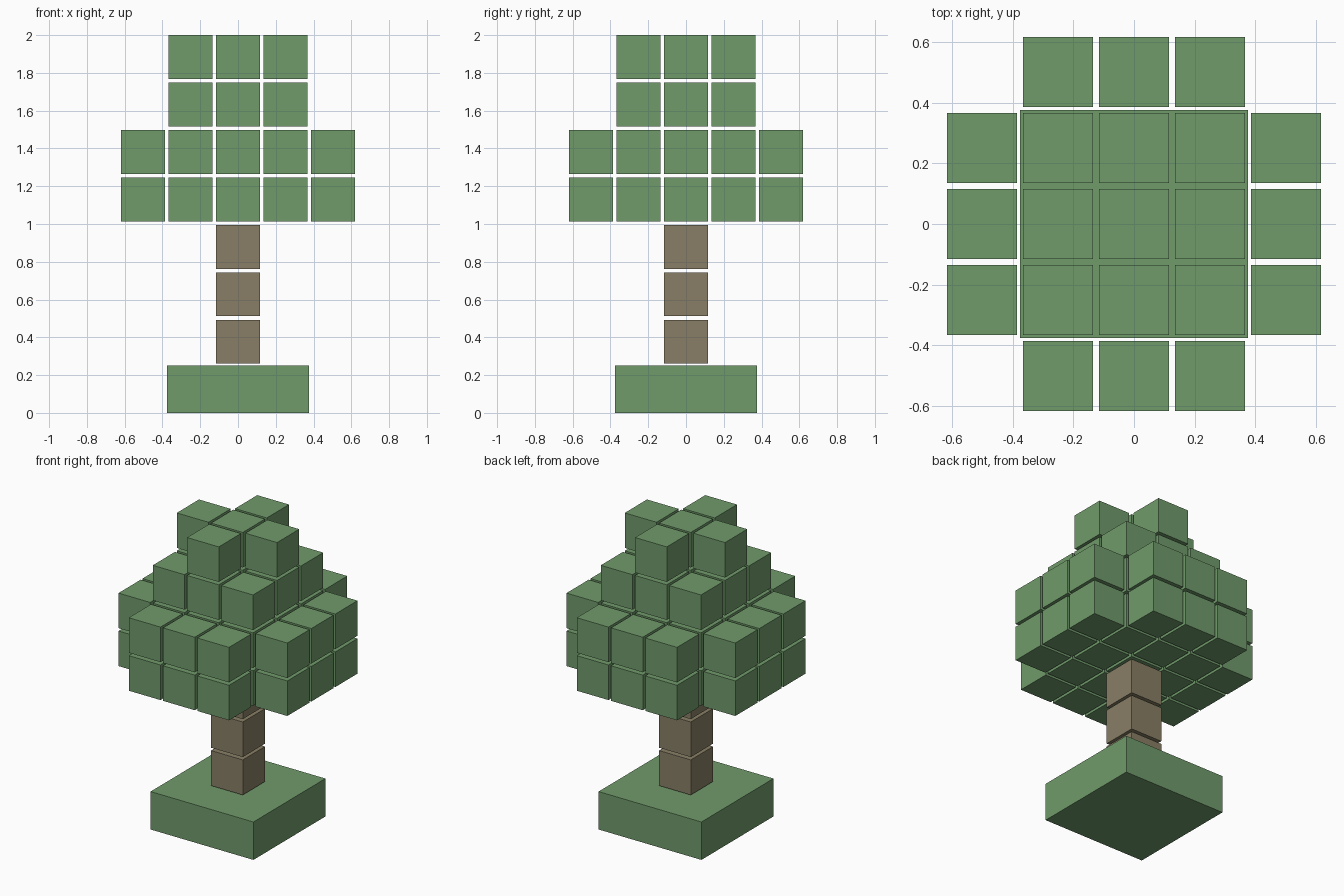
import bpy
import bmesh
from mathutils import Matrix, Vector

default = bpy.data.objects.get("Cube")
if default:
    bpy.data.objects.remove(default, do_unlink=True)

PITCH = 0.2512          # grid spacing of the blocks
BLOCK = PITCH * 0.925   # block edge, leaving a thin gap


def make_material(name, color):
    mat = bpy.data.materials.new(name)
    mat.use_nodes = True
    mat.diffuse_color = color
    mat.node_tree.nodes["Principled BSDF"].inputs["Base Color"].default_value = color
    return mat


def make_blocks(name, centers, size, mat):
    """One object made of equal boxes at the given centres."""
    bm = bmesh.new()
    for c in centers:
        bmesh.ops.create_cube(
            bm, size=1,
            matrix=Matrix.Translation(c) @ Matrix.Diagonal((*size, 1)))
    mesh = bpy.data.meshes.new(name)
    bm.to_mesh(mesh)
    bm.free()
    mesh.materials.append(mat)
    obj = bpy.data.objects.new(name, mesh)
    bpy.context.collection.objects.link(obj)
    return obj


def cell(i, j, level):
    return Vector((i, j, level + 0.5)) * PITCH


def layer(level, reach, trim_corners):
    """Square layer of cells, optionally without its four corners."""
    span = range(-reach, reach + 1)
    return [cell(i, j, level) for i in span for j in span
            if not (trim_corners and abs(i) == reach and abs(j) == reach)]


green = make_material("leaf green", (0.162, 0.328, 0.147, 1))
brown = make_material("bark brown", (0.25, 0.212, 0.133, 1))
cube = (BLOCK, BLOCK, BLOCK)

# Ground slab
make_blocks("grass_base", [cell(0, 0, 0)], (3 * PITCH, 3 * PITCH, PITCH), green)

# Trunk of stacked blocks
make_blocks("trunk", [cell(0, 0, k) for k in (1, 2, 3)], cube, brown)

# Crown: two wide layers, a smaller square, and a cross on top
make_blocks("lower_leaves", layer(4, 2, True) + layer(5, 2, True), cube, green)
make_blocks("upper_leaves", layer(6, 1, False), cube, green)
make_blocks("top_leaves", layer(7, 1, True), cube, green)
